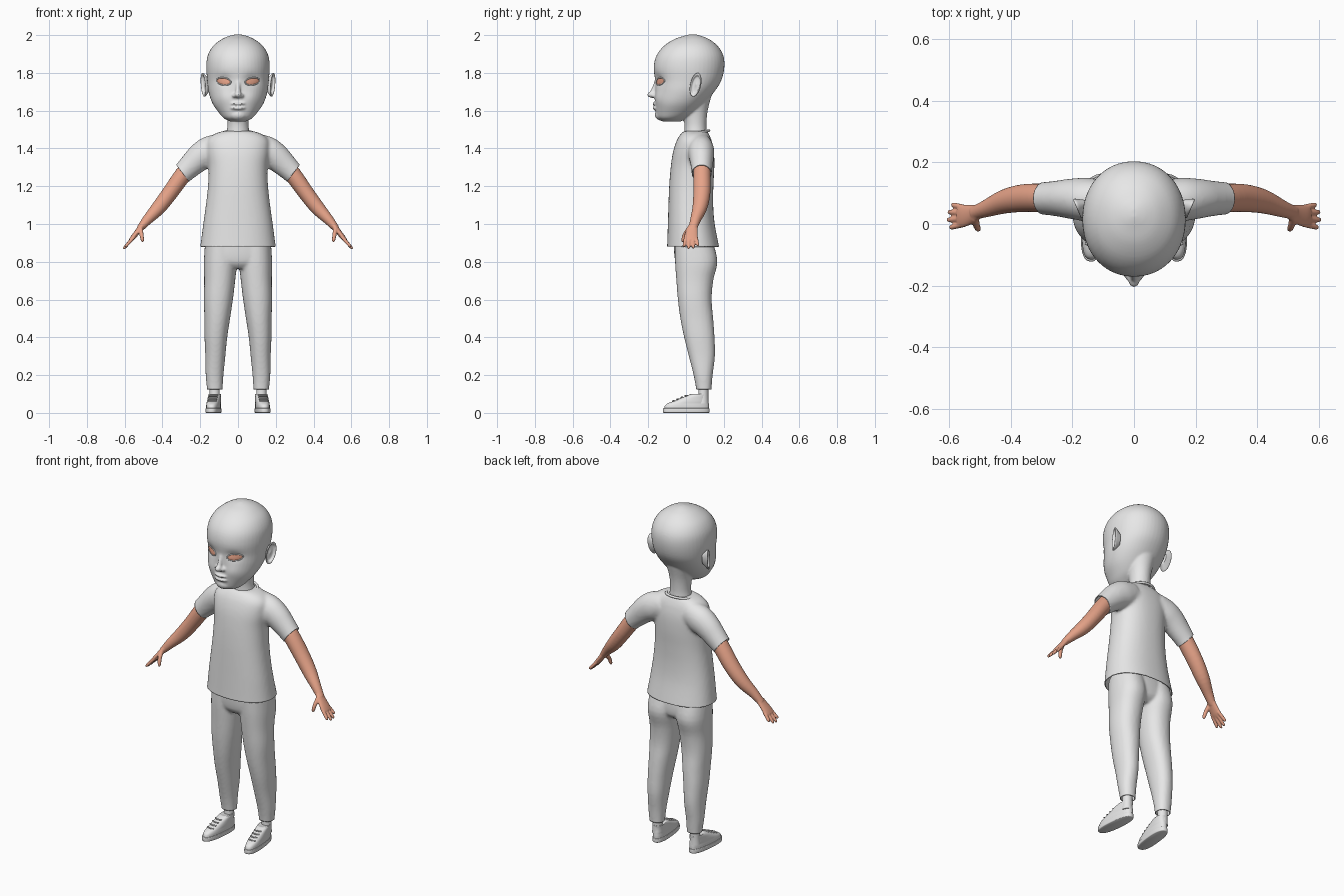
import bpy, bmesh
from math import sin, cos, pi, exp, radians, copysign
from mathutils import Vector, Matrix
from mathutils.bvhtree import BVHTree

cube = bpy.data.objects.get("Cube")
if cube:
    bpy.data.objects.remove(cube, do_unlink=True)


def material(name, rgb):
    mat = bpy.data.materials.new(name)
    mat.use_nodes = True
    mat.diffuse_color = (*rgb, 1)
    node = next(n for n in mat.node_tree.nodes if n.type == 'BSDF_PRINCIPLED')
    node.inputs["Base Color"].default_value = (*rgb, 1)
    return mat


GREY = material("light grey", (0.8, 0.8, 0.8))
SKIN = material("warm skin", (0.8, 0.37, 0.25))
SIDES = (("left", 1), ("right", -1))


def dense(keys, steps=4):
    """Smoothly interpolate ring keys (x, y, z, half width, half depth)."""
    p = [Vector(k) for k in keys]
    out = []
    for i in range(len(p) - 1):
        a, b, c, d = p[max(i - 1, 0)], p[i], p[i + 1], p[min(i + 2, len(p) - 1)]
        for j in range(steps):
            t = j / steps
            out.append(b + (c - a) * (t / 2) + (a * 2 - b * 5 + c * 4 - d) * (t * t / 2)
                       + (b * 3 - a - c * 3 + d) * (t ** 3 / 2))
    return out + [p[-1]]


def loft(bm, keys, power=2.0, flat=False, n=32):
    """Capped tube through ring keys; flat keeps every ring horizontal."""
    rings = dense(keys)
    mids = [Vector(r[:3]) for r in rings]
    loops = []
    for i, r in enumerate(rings):
        t = mids[min(i + 1, len(mids) - 1)] - mids[max(i - 1, 0)]
        t = Vector((0, 0, 1)) if flat else t.normalized()
        u = Vector((0, 1, 0)).cross(t).normalized()
        v = t.cross(u)
        loop = []
        for k in range(n):
            c, s = cos(2 * pi * k / n), sin(2 * pi * k / n)
            a = copysign(abs(c) ** (2 / power), c) * max(r[3], 0.001)
            b = copysign(abs(s) ** (2 / power), s) * max(r[4], 0.001)
            loop.append(bm.verts.new(mids[i] + u * a + v * b))
        loops.append(loop)
    for lo, hi in zip(loops, loops[1:]):
        for k in range(n):
            bm.faces.new((lo[k], lo[(k + 1) % n], hi[(k + 1) % n], hi[k]))
    bm.faces.new(loops[0][::-1])
    bm.faces.new(loops[-1])


def slabs(rows, cx=0):
    """Rows of (z, half width, front y, back y) as ring keys."""
    return [(cx, (f + b) / 2, z, w, (b - f) / 2) for z, w, f, b in rows]


def mirrored(keys, s):
    return [(k[0] * s, *k[1:]) for k in keys]


def blob(bm, centre, size):
    m = Matrix.Translation(centre) @ Matrix.Diagonal((*size, 1))
    bmesh.ops.create_uvsphere(bm, u_segments=24, v_segments=16, radius=1, matrix=m)


def finish(name, bm, mat, voxel=0, smooth=4, cuts=(), thick=0):
    """Make the object, fuse overlapping volumes, trim open hems."""
    bmesh.ops.recalc_face_normals(bm, faces=bm.faces)
    mesh = bpy.data.meshes.new(name)
    bm.to_mesh(mesh)
    bm.free()
    mesh.materials.append(mat)
    obj = bpy.data.objects.new(name, mesh)
    bpy.context.collection.objects.link(obj)
    bpy.ops.object.select_all(action='DESELECT')
    obj.select_set(True)
    bpy.context.view_layer.objects.active = obj
    if voxel:
        fuse = obj.modifiers.new("fuse", 'REMESH')
        fuse.mode, fuse.voxel_size = 'VOXEL', voxel
        soft = obj.modifiers.new("soften", 'SMOOTH')
        soft.factor, soft.iterations = 0.5, smooth
        for m in ("fuse", "soften"):
            bpy.ops.object.modifier_apply(modifier=m)
    for point, normal, inside in cuts:
        bm = bmesh.new()
        bm.from_mesh(obj.data)
        faces = [f for f in bm.faces if all(inside(v.co) for v in f.verts)]
        parts = {v for f in faces for v in f.verts} | {e for f in faces for e in f.edges}
        bmesh.ops.bisect_plane(bm, geom=list(parts) + faces, plane_co=point,
                               plane_no=normal, clear_outer=True)
        bm.to_mesh(obj.data)
        bm.free()
    bpy.ops.object.shade_smooth_by_angle(angle=radians(50))
    if thick:
        wall = obj.modifiers.new("cloth", 'SOLIDIFY')
        wall.thickness, wall.offset = thick, -1
    return obj


def cord(name, points, radius, mat, cyclic=False):
    curve = bpy.data.curves.new(name, 'CURVE')
    curve.dimensions, curve.bevel_depth, curve.bevel_resolution = '3D', radius, 2
    line = curve.splines.new('POLY')
    line.points.add(len(points) - 1)
    for p, co in zip(line.points, points):
        p.co = (*co, 1)
    line.use_cyclic_u, line.use_smooth = cyclic, True
    curve.materials.append(mat)
    obj = bpy.data.objects.new(name, curve)
    bpy.context.collection.objects.link(obj)


# Head, neck, nose and lips fused together
bm = bmesh.new()
loft(bm, slabs([(1.542, .04, -.12, -.03), (1.56, .075, -.15, 0), (1.59, .102, -.16, .05),
                (1.64, .136, -.164, .1), (1.7, .156, -.162, .15), (1.76, .163, -.164, .187),
                (1.83, .168, -.171, .203), (1.89, .161, -.157, .198), (1.94, .134, -.12, .17),
                (1.977, .088, -.065, .125), (1.996, .045, -.01, .08), (2.004, .01, .02, .05)]),
     power=2.1, flat=True, n=48)
loft(bm, slabs([(1.43, .075, -.01, .112), (1.48, .062, -.008, .11), (1.53, .056, -.008, .108),
                (1.6, .062, -.02, .115), (1.68, .08, -.02, .135)]), flat=True)
blob(bm, (0, -.176, 1.685), (.019, .029, .018))
loft(bm, [(0, -.15, 1.76, .012, .016), (0, -.166, 1.72, .012, .014), (0, -.178, 1.69, .014, .014)])
blob(bm, (0, -.125, 1.578), (.05, .04, .032))
for _, s in SIDES:
    blob(bm, (s * .018, -.165, 1.679), (.013, .018, .011))
for z, r in ((1.637, .0085), (1.614, .01)):
    blob(bm, (0, -.158, z), (.04, .021, r))
head = finish("head", bm, GREY, voxel=0.006, smooth=4)

# Eye sockets pushed in, cheeks pushed out
for v in head.data.vertices:
    if v.co.y < 0:
        for _, s in SIDES:
            dx = v.co.x - s * .075
            v.co.y += .012 * exp(-(dx / .04) ** 2 - ((v.co.z - 1.762) / .028) ** 2)
            v.co.y -= .008 * exp(-(dx / .045) ** 2 - ((v.co.z - 1.67) / .04) ** 2)
head.data.update()
face = BVHTree.FromPolygons([v.co.copy() for v in head.data.vertices],
                            [tuple(p.vertices) for p in head.data.polygons])


def on_face(x, z, lift):
    y = face.ray_cast(Vector((x, -1, z)), Vector((0, 1, 0)))[0].y
    return Vector((x, y - lift, z))


# Eyes as thin curved plates with rounded lids, and ears
for side, s in SIDES:
    def almond(r, lift, n=28):
        return [on_face(s * (.076 + .036 * r * cos(a)),
                        1.755 + r * (.018 * sin(a) + .004 * cos(a)), lift)
                for a in (2 * pi * k / n for k in range(n))]
    bm = bmesh.new()
    rows = [[bm.verts.new(p) for p in almond(r, .002 + .006 * (1 - r * r))]
            for r in (1, .75, .5, .25, .05)]
    for lo, hi in zip(rows, rows[1:]):
        for k in range(len(lo)):
            bm.faces.new((lo[k - 1], lo[k], hi[k], hi[k - 1]))
    bm.faces.new(rows[-1])
    finish(side + "_eye", bm, SKIN)
    cord(side + "_eyelid", almond(1.06, .001), .0035, GREY, cyclic=True)

    bm = bmesh.new()
    loft(bm, [(0, 0, z, .03 * r, .064 * r) for z, r in
              ((-.02, .5), (-.004, .8), (.008, 1), (.014, .97), (.012, .82),
               (.003, .66), (.002, .3), (.004, .05))], flat=True)
    place = Matrix(((.4, 0, .92, .172), (.92, 0, -.4, .055), (0, 1, 0, 1.737), (0, 0, 0, 1)))
    bm.transform(Matrix.Diagonal((s, 1, 1, 1)) @ place @ Matrix.Rotation(-.25, 4, 'Z'))
    finish(side + "_ear", bm, GREY)

# Shirt with short sleeves
bm = bmesh.new()
loft(bm, slabs([(.84, .208, -.103, .182), (.88, .2, -.1, .175), (1, .184, -.096, .152),
                (1.1, .17, -.093, .144), (1.2, .159, -.089, .145), (1.3, .156, -.081, .15),
                (1.38, .165, -.069, .148), (1.44, .162, -.05, .136), (1.474, .13, -.03, .122),
                (1.492, .08, -.012, .112)]), power=2.3, flat=True, n=48)
sleeve = [(.08, .08, 1.41, .072, .06), (.15, .08, 1.385, .08, .07), (.2, .082, 1.355, .074, .066),
          (.25, .083, 1.31, .064, .058), (.295, .083, 1.266, .056, .053), (.34, .083, 1.22, .055, .052)]
hems = [((0, 0, .88), (0, 0, -1), lambda c: c.z < 1)]
for _, s in SIDES:
    loft(bm, mirrored(sleeve, s))
    hems.append(((s * .293, 0, 1.268), (s * .79, 0, -.61), lambda c, s=s: c.x * s > .235))
finish("shirt", bm, GREY, voxel=0.009, smooth=6, cuts=hems, thick=.004)
cord("collar", [(.081 * cos(a), .048 + .074 * sin(a), 1.481 + .013 * sin(a))
                for a in (2 * pi * k / 40 for k in range(40))], .007, GREY, cyclic=True)

# Trousers: hips and two tapering legs
bm = bmesh.new()
loft(bm, slabs([(.98, .155, -.06, .12), (.88, .172, -.064, .145), (.8, .176, -.056, .145),
                (.765, .13, -.03, .11)]), power=2.3, flat=True, n=48)
leg = [(.9, .09, .084, -.06, .145), (.8, .093, .088, -.058, .166), (.7, .097, .082, -.051, .144),
       (.6, .104, .077, -.043, .136), (.5, .11, .068, -.03, .144), (.4, .117, .06, -.01, .151),
       (.3, .12, .053, .015, .153), (.2, .124, .047, .04, .141), (.125, .123, .041, .054, .135),
       (.09, .123, .04, .056, .134)]
for _, s in SIDES:
    loft(bm, [(s * cx, (f + b) / 2, z, w, (b - f) / 2) for z, cx, w, f, b in leg],
         power=2.2, flat=True)
finish("trousers", bm, GREY, voxel=0.008, smooth=4, thick=.004,
       cuts=[((0, 0, .125), (0, 0, -1), lambda c: c.z < .3)])

# Arms with hands, ankles and shoes
arm = [(.2, .085, 1.37, .045, .045), (.29, .085, 1.262, .045, .046), (.36, .084, 1.165, .042, .045),
       (.42, .073, 1.087, .038, .039), (.48, .05, 1.022, .027, .028), (.52, .036, .975, .018, .022)]
palm = [(.5, .042, 1, .019, .022), (.525, .033, .968, .015, .03), (.555, .026, .93, .013, .037),
        (.572, .025, .912, .008, .034)]
thumb = [(.517, .02, .98, .013, .013), (.511, -.006, .945, .011, .011),
         (.506, -.016, .915, .009, .009), (.504, -.018, .904, .004, .004)]
fingers = [(0, -.012, .85), (.018, .013, 1), (.036, .039, .96), (.053, .063, .75)]
for side, s in SIDES:
    bm = bmesh.new()
    for part in (arm, palm, thumb):
        loft(bm, mirrored(part, s))
    for base, tip, size in fingers:
        keys = [(.55 + .056 * size * t, base + (tip - base) * t, .932 - .063 * size * t, r, r)
                for t, r in ((0, .0095), (.5, .0092), (.9, .0078), (1, .004))]
        loft(bm, mirrored(keys, s), n=16)
    finish(side + "_arm", bm, SKIN, voxel=0.004, smooth=3)

    bm = bmesh.new()
    loft(bm, slabs([(.05, .03, .055, .12), (.1, .027, .065, .118), (.2, .03, .065, .12)], s * .124),
         flat=True)
    finish(side + "_ankle", bm, GREY)

    stand = Matrix.Translation((s * .13, 0, 0)) @ Matrix.Rotation(s * .1, 4, 'Z')
    shoe = {"sole": [(0, .036, -.117, .12), (.004, .039, -.122, .125), (.022, .039, -.122, .125),
                     (.025, .036, -.118, .122)],
            "upper": [(.02, .036, -.117, .122), (.038, .036, -.112, .122), (.05, .035, -.098, .121),
                      (.06, .035, -.073, .12), (.075, .034, -.037, .118), (.09, .033, 0, .118),
                      (.1, .031, .03, .119), (.098, .026, .04, .112)]}
    for part, rows in shoe.items():
        bm = bmesh.new()
        loft(bm, slabs(rows), power=2.5, flat=True)
        bm.transform(stand)
        finish(side + "_shoe_" + part, bm, GREY)
    for i in range(4):
        y = -.07 + .022 * i
        lace = [stand @ Vector((.022 * t, y + .006 * t * t, .063 + .0095 * i))
                for t in (-1, -.5, 0, .5, 1)]
        cord(f"{side}_shoelace_{i + 1}", lace, .004, GREY)
